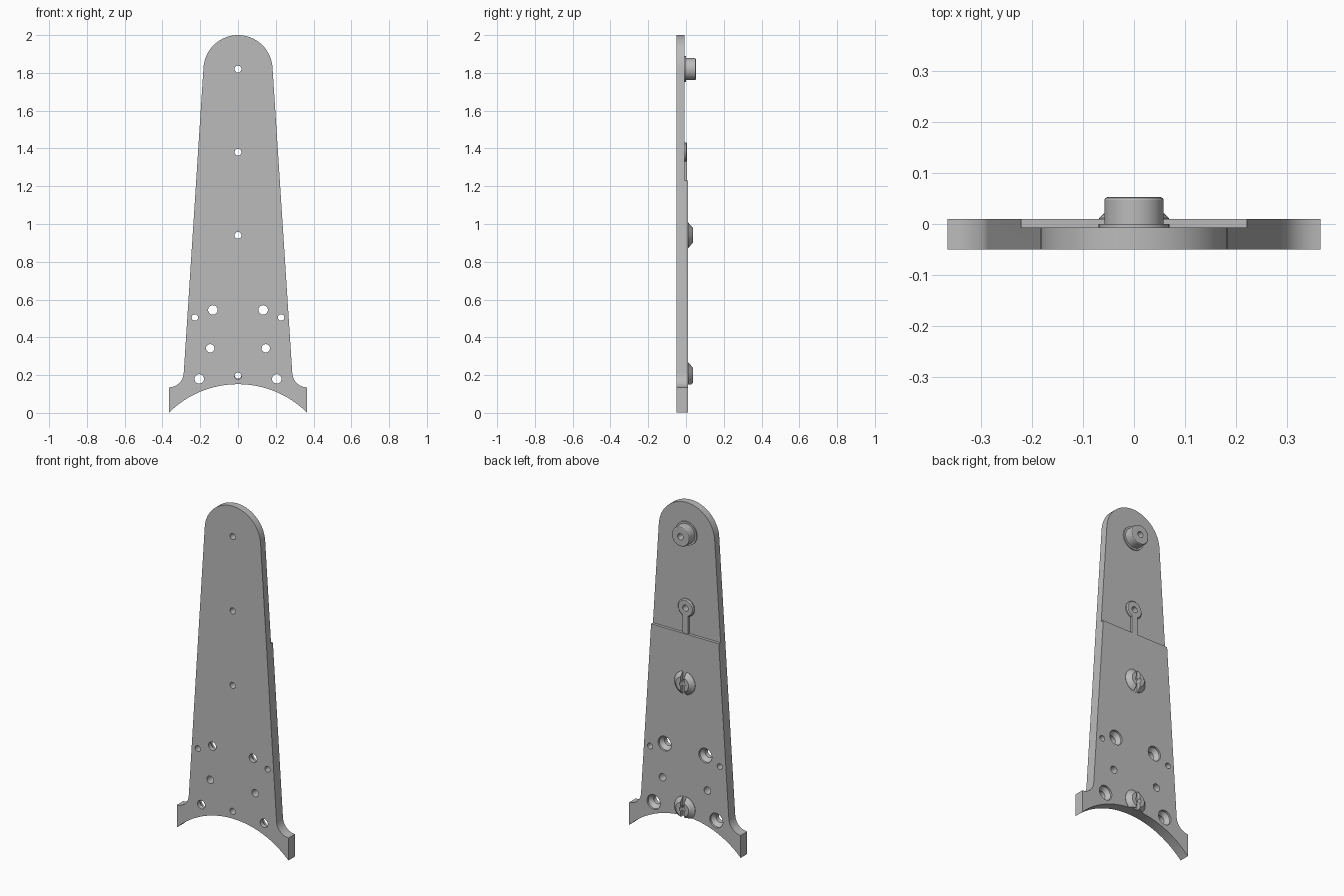
import bpy, bmesh
from math import sin, cos, pi, radians, asin

if "Cube" in bpy.data.objects:
    bpy.data.objects.remove(bpy.data.objects["Cube"])

grey = bpy.data.materials.new("plain grey")
grey.use_nodes = True
grey.diffuse_color = (0.5, 0.5, 0.5, 1)
grey.node_tree.nodes["Principled BSDF"].inputs["Base Color"].default_value = (0.5, 0.5, 0.5, 1)

FRONT, STEP, BACK = -0.05, -0.007, 0.01   # plate depth levels
STEP_Z = 1.23
ARC_R, ARC_Z = 0.519, -0.367              # bottom cut-out
HOLE = 0.018


def finish(name, bm):
    bmesh.ops.recalc_face_normals(bm, faces=bm.faces)
    mesh = bpy.data.meshes.new(name)
    bm.to_mesh(mesh)
    bm.free()
    mesh.materials.append(grey)
    obj = bpy.data.objects.new(name, mesh)
    bpy.context.collection.objects.link(obj)
    return obj


def prism(name, outline, y0, y1):
    """Extrude an x-z outline along y."""
    bm = bmesh.new()
    face = bm.faces.new([bm.verts.new((x, y0, z)) for x, z in outline])
    new = bmesh.ops.extrude_face_region(bm, geom=[face])["geom"]
    bmesh.ops.translate(bm, vec=(0, y1 - y0, 0),
                        verts=[v for v in new if isinstance(v, bmesh.types.BMVert)])
    return finish(name, bm)


def box(name, x, z0, z1, y0, y1):
    return prism(name, [(-x, z0), (x, z0), (x, z1), (-x, z1)], y0, y1)


def lathe(name, profile, x, z, steps=40):
    """Turn (radius, y) points about a y axis; the profile closes unless it ends on the axis."""
    bm = bmesh.new()
    rings = [[bm.verts.new((x + r * cos(2 * pi * i / steps), y, z + r * sin(2 * pi * i / steps)))
              for i in range(steps)] for r, y in profile]
    for a, b in zip(rings, rings[1:] + rings[:1]):
        for i in range(steps):
            j = (i + 1) % steps
            bm.faces.new((a[i], a[j], b[j], b[i]))
    return finish(name, bm)


def plug(name, profile, x, z, steps=32):
    """Solid turned cutter with capped ends."""
    bm = bmesh.new()
    rings = [[bm.verts.new((x + r * cos(2 * pi * i / steps), y, z + r * sin(2 * pi * i / steps)))
              for i in range(steps)] for r, y in profile]
    for a, b in zip(rings, rings[1:]):
        for i in range(steps):
            j = (i + 1) % steps
            bm.faces.new((a[i], a[j], b[j], b[i]))
    bm.faces.new(rings[0])
    bm.faces.new(rings[-1])
    return finish(name, bm)


def cut(target, cutter):
    mod = target.modifiers.new("cut", "BOOLEAN")
    mod.operation, mod.solver, mod.object = "DIFFERENCE", "EXACT", cutter
    bpy.context.view_layer.objects.active = target
    bpy.ops.object.modifier_apply(modifier="cut")
    bpy.data.objects.remove(cutter)


# Plate outline: right half from the top down, then mirrored
half = [(0.183 * sin(radians(a)), 1.817 + 0.183 * cos(radians(a)))
        for a in [3.6 + 5.0 * i for i in range(17)] + [86.4]]
half += [(0.367 - 0.08 * cos(radians(a)), 0.215 - 0.08 * sin(radians(a))) for a in range(0, 91, 10)]
edge = asin(0.365 / ARC_R)
half[-1] = (0.365, half[-1][1])
half += [(ARC_R * sin(edge * k / 16), ARC_Z + ARC_R * cos(edge * k / 16)) for k in range(16, 0, -1)]
outline = [(0, 2.0)] + half + [(0, ARC_Z + ARC_R)] + [(-x, z) for x, z in reversed(half)]
plate = prism("mounting_plate", outline, FRONT, BACK)

# Thinner upper section
cut(plate, box("step_cutter", 0.6, STEP_Z, 2.2, STEP, 0.2))

# Through holes: centre line, then mirrored pairs
for z in (1.82, 1.38, 0.94, 0.195):
    cut(plate, plug("hole", [(HOLE, -0.2), (HOLE, 0.2)], 0, z))
for side in (-1, 1):
    for x, z, r in ((0.228, 0.505, 0.017), (0.147, 0.342, 0.022)):
        cut(plate, plug("hole", [(r, -0.2), (r, 0.2)], side * x, z))
    for x, z in ((0.133, 0.545), (0.205, 0.18)):   # countersunk
        cut(plate, plug("hole", [(0.025, -0.2), (0.025, -0.025), (0.043, -0.002), (0.043, 0.1)],
                        side * x, z))

# Top boss with flange and rounded rim
top_boss = lathe("top_boss", [(HOLE, STEP - 0.003), (0.069, STEP - 0.003), (0.069, 0), (0.058, 0),
                              (0.058, 0.047), (0.056, 0.051), (0.052, 0.053), (HOLE, 0.053)], 0, 1.82)

# Raised ring and stem on the thin section
ring = lathe("guide_ring", [(HOLE, STEP - 0.003), (0.052, STEP - 0.003), (0.052, 0.0),
                            (0.046, 0.006), (HOLE, 0.006)], 0, 1.38)
stem = box("guide_stem", 0.018, STEP_Z - 0.01, 1.345, STEP - 0.003, 0.006)

# Slotted conical bosses
cones = []
for name, z in (("middle_cone", 0.94), ("lower_cone", 0.2)):
    cone = lathe(name, [(HOLE, BACK - 0.003), (0.068, BACK - 0.003), (0.068, 0.012),
                        (0.042, 0.036), (HOLE, 0.036)], 0, z)
    cut(cone, box("slot", 0.012, z - 0.1, z + 0.1, BACK + 0.001, 0.1))
    cones.append(cone)
cut(cones[1], plug("arc_cutter", [(ARC_R, -0.2), (ARC_R, 0.2)], 0, ARC_Z, 128))

# Smooth round walls, sharp edges elsewhere
for obj in [plate, top_boss, ring, stem] + cones:
    bpy.ops.object.select_all(action="DESELECT")
    obj.select_set(True)
    bpy.context.view_layer.objects.active = obj
    bpy.ops.object.shade_smooth_by_angle(angle=radians(25))
